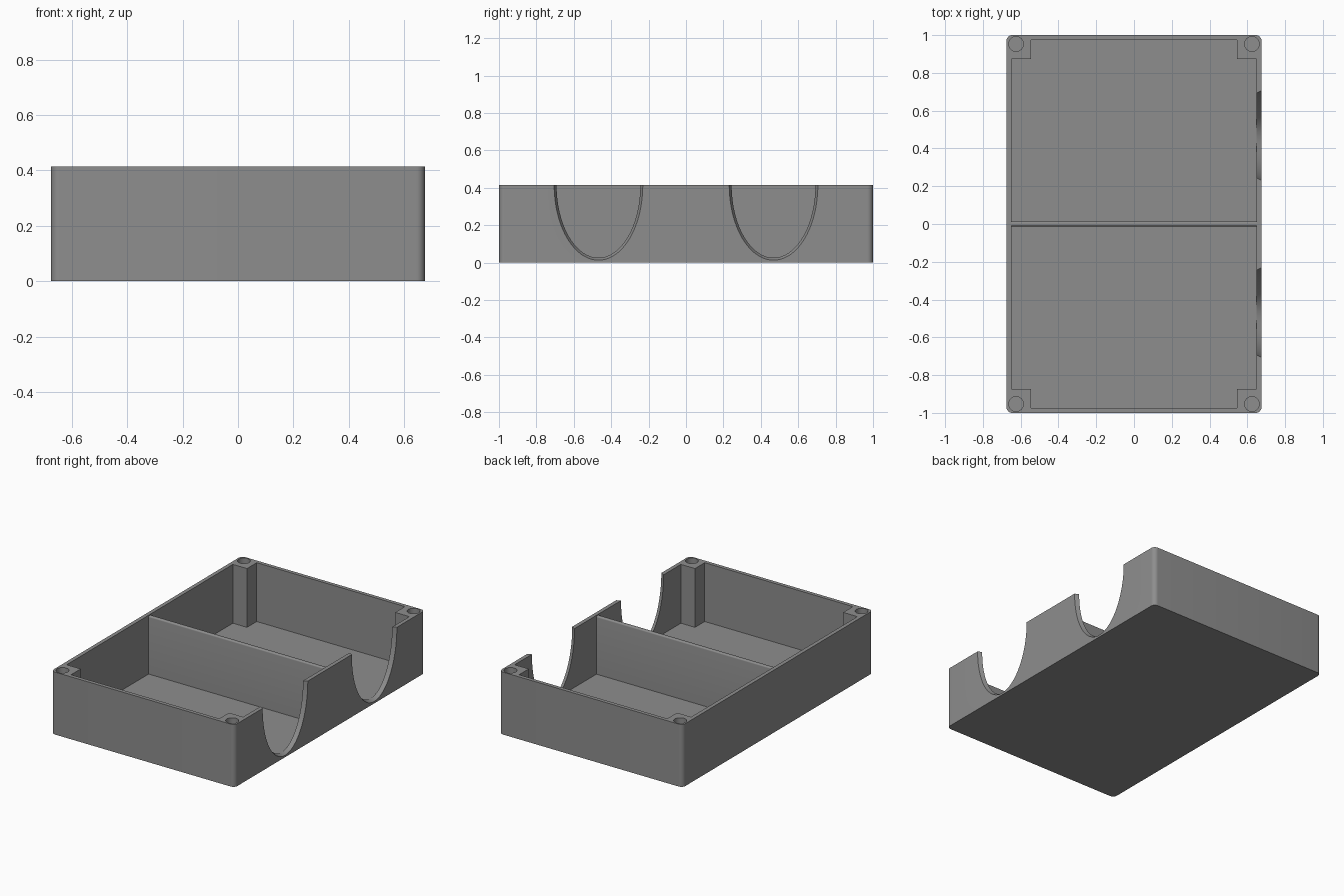
import bpy, bmesh, math

if "Cube" in bpy.data.objects:
    bpy.data.objects.remove(bpy.data.objects["Cube"])

W, L, H = 0.675, 1.0, 0.415      # half width, half length, height
IX, IY, FLOOR = 0.649, 0.975, 0.024

grey = bpy.data.materials.new("mid grey")
grey.diffuse_color = (0.27, 0.27, 0.27, 1)
grey.use_nodes = True
grey.node_tree.nodes["Principled BSDF"].inputs["Base Color"].default_value = grey.diffuse_color


def loft(name, rings):
    """Closed solid skinned through rings of equal point count."""
    bm = bmesh.new()
    loops = [[bm.verts.new(p) for p in r] for r in rings]
    n = len(loops[0])
    for a, b in zip(loops, loops[1:]):
        for i in range(n):
            bm.faces.new((a[i], a[(i + 1) % n], b[(i + 1) % n], b[i]))
    bm.faces.new(loops[0])
    bm.faces.new(loops[-1])
    bmesh.ops.recalc_face_normals(bm, faces=bm.faces)
    me = bpy.data.meshes.new(name)
    bm.to_mesh(me)
    bm.free()
    me.materials.append(grey)
    ob = bpy.data.objects.new(name, me)
    bpy.context.collection.objects.link(ob)
    return ob


def prism(name, pts, z0, z1):
    return loft(name, [[(x, y, z) for x, y in pts] for z in (z0, z1)])


def activate(ob):
    bpy.ops.object.select_all(action='DESELECT')
    ob.select_set(True)
    bpy.context.view_layer.objects.active = ob


def cut(ob, cutter):
    m = ob.modifiers.new("cut", 'BOOLEAN')
    m.operation, m.solver, m.object = 'DIFFERENCE', 'EXACT', cutter
    activate(ob)
    bpy.ops.object.modifier_apply(modifier=m.name)
    bpy.data.objects.remove(cutter)


# Outer shell with rounded vertical corners
R, S = 0.03, 8
outline = []
for k, (sx, sy) in enumerate([(1, 1), (-1, 1), (-1, -1), (1, -1)]):
    for i in range(S + 1):
        a = math.pi / 2 * (k + i / S)
        outline.append((sx * (W - R) + R * math.cos(a), sy * (L - R) + R * math.sin(a)))
tray = prism("tray", outline, 0, H)

# Cavity that leaves a square screw post in each corner
PX, PY = 0.545, 0.873
cavity = [(PX, IY), (PX, PY), (IX, PY), (IX, -PY), (PX, -PY), (PX, -IY),
          (-PX, -IY), (-PX, -PY), (-IX, -PY), (-IX, PY), (-PX, PY), (-PX, IY)]
cut(tray, prism("cavity_cutter", cavity, FLOOR, H + 0.1))

# Screw holes in the posts
for sx in (-1, 1):
    for sy in (-1, 1):
        ring = [(sx * 0.624 + 0.039 * math.cos(t * math.pi / 16),
                 sy * 0.953 + 0.039 * math.sin(t * math.pi / 16)) for t in range(32)]
        cut(tray, prism("hole_cutter", ring, 0.1, H + 0.1))


# Two flared half-oval openings in the right wall
def oval(x, cy, flare):
    arc = [(x, cy + (0.224 + flare) * math.cos(t), H - (0.389 + flare) * math.sin(t))
           for t in (math.pi * i / 48 for i in range(49))]
    return [(x, arc[0][1], H + 0.1)] + arc + [(x, arc[-1][1], H + 0.1)]


for cy in (-0.468, 0.468):
    cut(tray, loft("opening_cutter", [oval(IX - 0.02, cy, 0), oval(IX, cy, 0),
                                      oval(W, cy, 0.013), oval(W + 0.02, cy, 0.013)]))

# Middle divider with softened top edges
dv = prism("divider", [(-IX - 0.005, -0.012), (IX + 0.005, -0.012),
                       (IX + 0.005, 0.014), (-IX - 0.005, 0.014)], FLOOR - 0.01, H - 0.006)
bm = bmesh.new()
bm.from_mesh(dv.data)
top = [e for e in bm.edges if all(v.co.z > 0.3 for v in e.verts)
       and abs(e.verts[0].co.x - e.verts[1].co.x) > 1]
bmesh.ops.bevel(bm, geom=top, offset=0.008, segments=4, profile=0.5, affect='EDGES')
bm.to_mesh(dv.data)
bm.free()

for ob in (tray, dv):
    activate(ob)
    bpy.ops.object.shade_smooth_by_angle(angle=math.radians(30))
